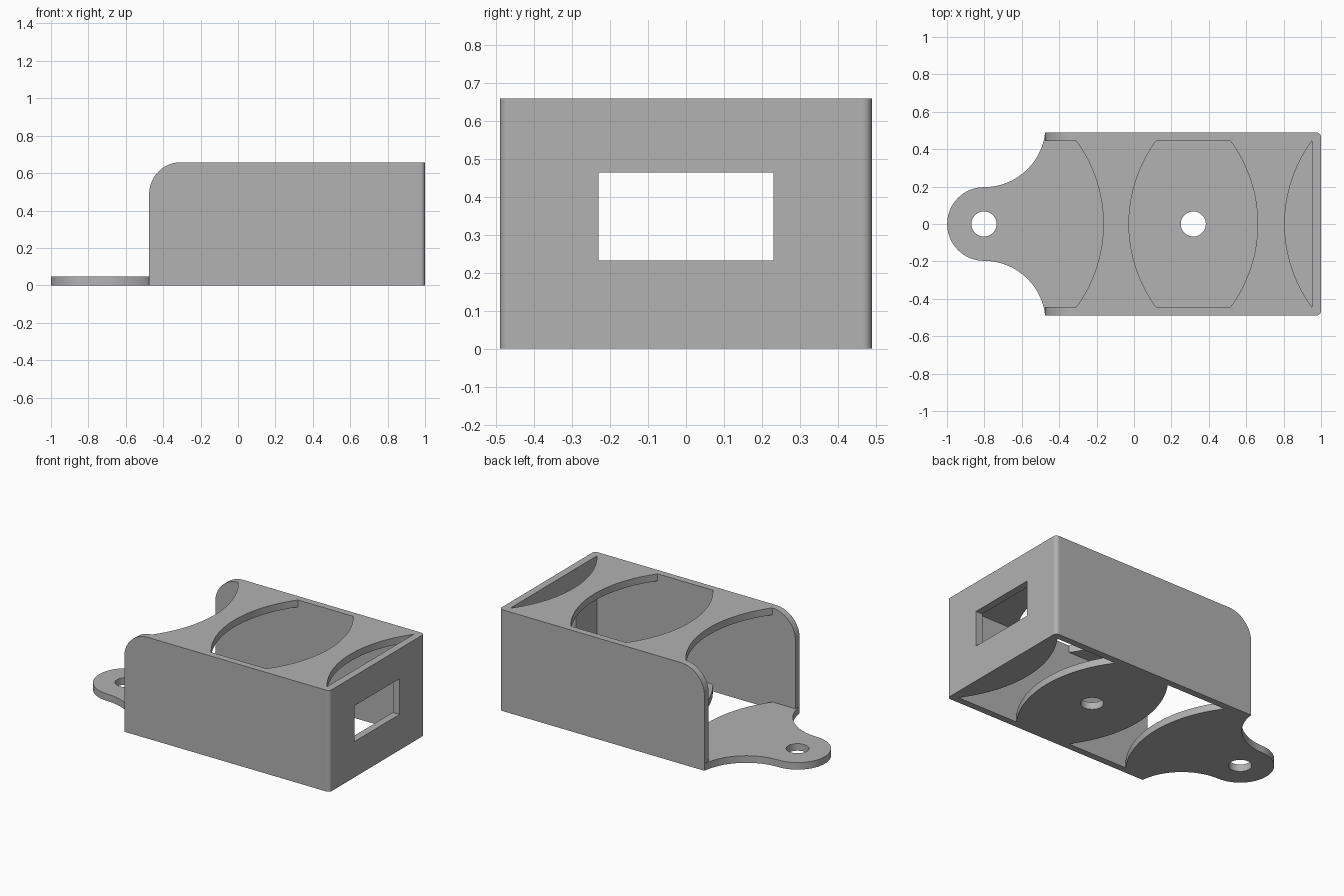
import bpy, bmesh
from math import asin, cos, sin, radians

if "Cube" in bpy.data.objects:
    bpy.data.objects.remove(bpy.data.objects["Cube"], do_unlink=True)

# Main dimensions
WALL = 0.046                  # thickness of every panel
HEIGHT = 0.658
OUTER = 0.489                 # half width outside
INNER = 0.445                 # half width inside
OPEN_X, END_X = -0.475, 1.0   # open end and closed end
END_IN = END_X - 0.048
CORNER = 0.024
HOLE = 0.067

grey = bpy.data.materials.new("plain grey")
grey.use_nodes = True
grey.diffuse_color = (0.445, 0.445, 0.445, 1)
grey.node_tree.nodes["Principled BSDF"].inputs["Base Color"].default_value = grey.diffuse_color


def arc(cx, cy, r, start, end, steps=24):
    angles = [radians(start + (end - start) * i / steps) for i in range(steps + 1)]
    return [(cx + r * cos(a), cy + r * sin(a)) for a in angles]


def circle(cx, cy, r):
    return arc(cx, cy, r, 0, 360, 48)[:-1]


def bow(tip, side, sag=0.146, steps=32):
    """Shallow arc across the inner width, bulging toward side."""
    r = (INNER ** 2 + sag ** 2) / (2 * sag)
    half = asin(INNER / r)
    angles = [half * (2 * i / steps - 1) for i in range(steps + 1)]
    return [(tip + side * r * (cos(a) - 1), r * sin(a)) for a in angles]


def prism(name, loops, axis, low, high):
    """Fill an outline (with optional holes) and extrude it along an axis."""
    place = {"x": lambda a, b, h: (h, a, b),
             "y": lambda a, b, h: (a, h, b),
             "z": lambda a, b, h: (a, b, h)}[axis]
    bm = bmesh.new()
    for loop in loops:
        verts = [bm.verts.new(place(a, b, low)) for a, b in loop]
        for i, v in enumerate(verts):
            bm.edges.new((verts[i - 1], v))
    bmesh.ops.remove_doubles(bm, verts=bm.verts[:], dist=1e-5)
    bmesh.ops.triangle_fill(bm, edges=bm.edges[:], use_beauty=True)
    new = bmesh.ops.extrude_face_region(bm, geom=bm.faces[:])["geom"]
    moved = [g for g in new if isinstance(g, bmesh.types.BMVert)]
    bmesh.ops.translate(bm, verts=moved, vec=place(0, 0, high - low))
    bmesh.ops.recalc_face_normals(bm, faces=bm.faces[:])
    mesh = bpy.data.meshes.new(name)
    bm.to_mesh(mesh)
    bm.free()
    mesh.materials.append(grey)
    obj = bpy.data.objects.new(name, mesh)
    bpy.context.collection.objects.link(obj)
    bpy.ops.object.select_all(action="DESELECT")
    obj.select_set(True)
    bpy.context.view_layer.objects.active = obj
    bpy.ops.object.shade_smooth_by_angle(angle=radians(30))
    return obj


# Curved edges shared by the floor and the roof panels
edge_a = bow(-0.164, 1)
edge_b = bow(-0.027, -1)
edge_c = bow(0.661, 1)
edge_d = bow(0.806, -1)

# Side walls with a rounded upper corner at the open end, and rounded end posts
round_r = 0.17
side = [(OPEN_X, 0), (END_IN, 0), (END_IN, HEIGHT)]
side += arc(OPEN_X + round_r, HEIGHT - round_r, round_r, 90, 180)
for s, label in ((-1, "front"), (1, "back")):
    low, high = sorted((s * INNER, s * OUTER))
    prism(label + "_wall", [side], "y", low, high)
    flat = OUTER - CORNER
    post = [(END_IN, flat)] + arc(END_X - CORNER, flat, CORNER, 0, 90, 10) + [(END_IN, OUTER)]
    prism(label + "_corner_post", [[(x, s * y) for x, y in post]], "z", 0, HEIGHT)

# End wall with a rectangular window
w = OUTER - CORNER
frame = [(-w, 0), (w, 0), (w, HEIGHT), (-w, HEIGHT)]
window = [(-0.23, 0.232), (0.23, 0.232), (0.23, 0.464), (-0.23, 0.464)]
prism("end_wall", [frame, window], "x", END_IN, END_X)

# Roof bridges
prism("roof_bridge_open_end", [edge_a + edge_b[::-1]], "z", HEIGHT - WALL, HEIGHT)
prism("roof_bridge_closed_end", [edge_c + edge_d[::-1]], "z", HEIGHT - WALL, HEIGHT)

# Floor panels fill the areas left open in the roof
prism("floor_panel", [edge_b + edge_c[::-1], circle(0.317, 0, HOLE)], "z", 0, WALL)
prism("floor_end_segment", [edge_d], "z", 0, WALL)

# Mounting tongue: round ear blended into the full width
ear_x, ear_r, blend_r = -0.802, 0.197, 0.329
blend = arc(ear_x, ear_r + blend_r, blend_r, -6.5, -90)
tongue = edge_a + [(OPEN_X, INNER)] + blend
tongue += arc(ear_x, 0, ear_r, 90, 270, 32)
tongue += [(x, -y) for x, y in reversed(blend)] + [(OPEN_X, -INNER)]
prism("mounting_tongue", [tongue, circle(ear_x, 0, HOLE)], "z", 0, WALL)
